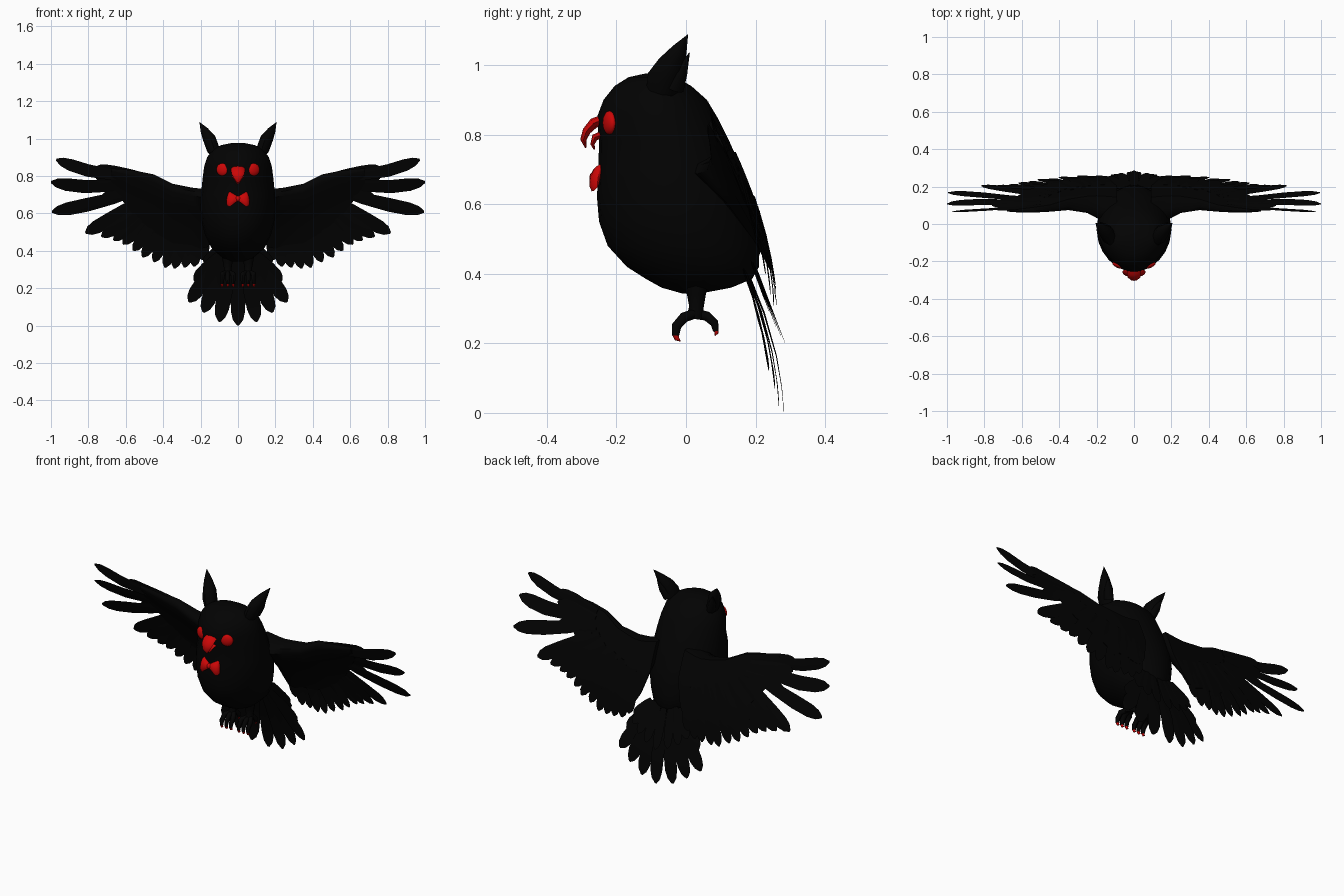
import bpy, bmesh, math
from mathutils import Vector as V

if "Cube" in bpy.data.objects:
    bpy.data.objects.remove(bpy.data.objects["Cube"])


def material(name, rgb):
    m = bpy.data.materials.new(name)
    m.diffuse_color = (*rgb, 1)
    m.use_nodes = True
    m.node_tree.nodes["Principled BSDF"].inputs["Base Color"].default_value = m.diffuse_color
    return m


BLACK = material("black plumage", (0.0008, 0.0008, 0.0008))
RED = material("bright red", (0.6, 0.002, 0.002))


def loft(bm, rings):
    """Skin a list of equal-length rings and cap both ends."""
    rows = [[bm.verts.new(p) for p in r] for r in rings]
    n = len(rows[0])
    for a, b in zip(rows, rows[1:]):
        for i in range(n):
            j = (i + 1) % n
            bm.faces.new((a[i], a[j], b[j], b[i]))
    bm.faces.new(rows[0])
    bm.faces.new(rows[-1])


def finish(name, bm, mat, mirror=False, angle=50):
    bmesh.ops.recalc_face_normals(bm, faces=bm.faces[:])
    me = bpy.data.meshes.new(name)
    bm.to_mesh(me)
    bm.free()
    me.materials.append(mat)
    ob = bpy.data.objects.new(name, me)
    bpy.context.collection.objects.link(ob)
    if mirror:
        ob.modifiers.new("mirror", 'MIRROR').use_mirror_merge = False
    bpy.ops.object.select_all(action='DESELECT')
    ob.select_set(True)
    bpy.context.view_layer.objects.active = ob
    bpy.ops.object.shade_smooth_by_angle(angle=math.radians(angle))
    return ob


def tube(bm, path, radii, side=V((1, 0, 0)), n=8):
    """Elliptical tube along a path; radii are (along side, across side)."""
    pts = [V(p) for p in path]
    rings = []
    for k, p in enumerate(pts):
        d = (pts[min(k + 1, len(pts) - 1)] - pts[max(k - 1, 0)]).normalized()
        u = (side - d * side.dot(d)).normalized()
        v = d.cross(u)
        ru, rv = radii[k]
        rings.append([p + u * ru * math.cos(t) + v * rv * math.sin(t)
                      for t in (2 * math.pi * i / n for i in range(n))])
    loft(bm, rings)


BLADE = [(0, .55), (.3, .85), (.6, 1), (.82, .95), (.93, .68), (1, .15)]


def feather(bm, root, tip, width, y_of, bend=0.0, lift=0.0, thick=.003):
    """Thin round-tipped blade lying in the surface y = y_of(x, z)."""
    path, radii = [], []
    for t, w in BLADE:
        x = root[0] + (tip[0] - root[0]) * t
        z = root[1] + (tip[1] - root[1]) * t - bend * math.sin(math.pi * t)
        path.append((x, y_of(x, z) + lift, z))
        radii.append((width / 2 * w, thick * (1.1 - t)))
    d = V((tip[0] - root[0], 0, tip[1] - root[1]))
    xm, zm = (root[0] + tip[0]) / 2, (root[1] + tip[1]) / 2
    slope = (y_of(xm, zm + .01) - y_of(xm, zm - .01)) / .02
    tube(bm, path, radii, side=V((d.z, -d.x * slope, -d.x)).normalized(), n=4)


# Body and head: rings of (height, front y, back y, half width)
bm = bmesh.new()
rings = []
for z, f, b, a in [(.343, -.01, .04, .03), (.36, -.07, .13, .08), (.385, -.115, .19, .11),
                   (.42, -.17, .21, .145), (.48, -.225, .21, .175), (.55, -.25, .205, .193),
                   (.62, -.256, .19, .2), (.70, -.252, .16, .198), (.78, -.25, .125, .19),
                   (.85, -.256, .09, .181), (.9, -.237, .06, .165), (.94, -.205, .015, .135),
                   (.965, -.165, -.03, .09), (.976, -.115, -.07, .035)]:
    ring = []
    for i in range(24):
        t = 2 * math.pi * i / 24
        s = math.sin(t)
        narrow = 0 if s > 0 else (.2 if z > .75 else .05)
        ring.append((a * math.cos(t) * (1 - narrow * abs(s)), (f + b) / 2 + (b - f) / 2 * s, z))
    rings.append(ring)
loft(bm, rings)
finish("body", bm, BLACK)

# Ear tufts, each with a small rear point
bm = bmesh.new()
tube(bm, [(.125, -.07, .925), (.138, -.062, .96), (.154, -.042, 1.0), (.18, -.018, 1.045), (.205, .005, 1.087)],
     [(.03, .045), (.034, .05), (.035, .04), (.022, .022), (.001, .001)])
tube(bm, [(.14, -.035, .935), (.16, -.015, .98), (.18, .01, 1.035)],
     [(.025, .03), (.022, .02), (.001, .001)])
finish("ear_tufts", bm, BLACK, True)

# Eyes
bm = bmesh.new()
bmesh.ops.create_uvsphere(bm, u_segments=16, v_segments=10, radius=.034)
for v in bm.verts:
    v.co.y *= .5
    v.co = V((v.co.x + .082, v.co.y - .220 + v.co.x * .3, v.co.z + .834))
finish("eyes", bm, RED, True)

# Hooked beak, upper and lower halves
bm = bmesh.new()
tube(bm, [(0, -.24, .842), (0, -.265, .833), (0, -.286, .81), (0, -.295, .785), (0, -.288, .762)],
     [(.037, .015), (.038, .015), (.034, .012), (.021, .009), (.003, .002)])
tube(bm, [(0, -.24, .80), (0, -.262, .792), (0, -.269, .772), (0, -.263, .757)],
     [(.034, .012), (.028, .01), (.015, .006), (.002, .002)])
finish("beak", bm, RED)

# Bow tie: two flared loops and a knot
bm = bmesh.new()
tube(bm, [(.004, -.262, .678), (.022, -.262, .678), (.042, -.259, .676), (.053, -.255, .675), (.058, -.25, .675)],
     [(.014, .01), (.027, .015), (.041, .015), (.038, .01), (.026, .004)], side=V((0, -.3, -1)))
finish("bow_loops", bm, RED, True)
bm = bmesh.new()
bmesh.ops.create_uvsphere(bm, u_segments=10, v_segments=6, radius=.015)
bmesh.ops.translate(bm, verts=bm.verts[:], vec=(0, -.263, .678))
finish("bow_knot", bm, RED)


def clamp(t):
    return max(0, min(1, t))


def wing_y(x, z):
    """Rear surface of the wing: slants back as it drops, forward further out."""
    return (.26 - .19 * max(0, (z - .3) / .59) ** 1.7
            - .027 * clamp((x - .25) / .4) * clamp((.9 - z) / .08))


# Wing arm: airfoil sections of (x, top, bottom, thickness)
bm = bmesh.new()
chord = [(0, .45), (.06, .85), (.14, 1), (.4, .6), (.75, .25), (1, .06)]
rings = []
for x, top, bot, th in [(.09, .75, .60, .12), (.13, .742, .47, .15), (.16, .736, .42, .15),
                        (.2, .732, .41, .135), (.25, .738, .43, .105), (.35, .758, .44, .075),
                        (.45, .808, .50, .05), (.55, .828, .58, .035), (.62, .836, .67, .022),
                        (.68, .84, .76, .012)]:
    zs = [(top + (bot - top) * s, p) for s, p in chord]
    rings.append([(x, wing_y(x, z) + .003, z) for z, p in zs]
                 + [(x, wing_y(x, z) - th * p, z) for z, p in reversed(zs)])
loft(bm, rings)
finish("wing_arms", bm, BLACK, True)

# Long outer wing feathers: root, tip, width
bm = bmesh.new()
for k, (r, t, w) in enumerate([((.55, .80), (.972, .888), .068), ((.55, .765), (1, .768), .078),
                               ((.53, .72), (.995, .608), .078), ((.50, .69), (.815, .495), .078),
                               ((.47, .66), (.73, .475), .068)]):
    feather(bm, r, t, w, wing_y, bend=.025 if k < 2 else .008, lift=.004 * (k % 2) - .002)
# Short inner wing feathers
tips = [(.665, .455), (.615, .435), (.56, .40), (.51, .365), (.45, .34), (.39, .31),
        (.34, .305), (.285, .31), (.235, .315), (.19, .35)]
for k, t in enumerate(tips):
    s = k / (len(tips) - 1)
    feather(bm, (.45 - .28 * s, .64 - .06 * s), t, .064, wing_y, lift=.004 * (k % 2) - .002)
# Covert feathers along the upper edge and over the rear surface
for r, t in [((.5, .80), (.765, .843)), ((.5, .77), (.76, .79)), ((.48, .72), (.73, .69)),
             ((.45, .70), (.66, .57)), ((.40, .66), (.56, .5)), ((.33, .64), (.45, .44)),
             ((.27, .62), (.34, .41))]:
    feather(bm, r, t, .06, wing_y, lift=.004)
finish("wing_feathers", bm, BLACK, True)


def tail_y(x, z):
    return .28 - .11 * max(0, z / .42) ** 1.8 - .11 * abs(x)


def covert_y(x, z):
    return .285 - .09 * max(0, (z - .2) / .23) - .06 * abs(x)


# Tail fan with short coverts over its root
bm = bmesh.new()
for k, t in enumerate([(0, .001), (.1, .02), (.185, .07), (.262, .125), (.232, .235)]):
    for s in ([1, -1] if k else [1]):
        feather(bm, (s * t[0] * .25, .41), (s * t[0], t[1]), .08, tail_y, lift=-.002 * (k % 2))
for k, t in enumerate([(0, .2), (.07, .22), (.13, .25), (.175, .29), (.18, .33)]):
    for s in ([1, -1] if k else [1]):
        feather(bm, (s * t[0] * .5, .43), (s * t[0], t[1]), .055, covert_y)
finish("tail_feathers", bm, BLACK)

# Legs and toes, then the claws
legs, claws = bmesh.new(), bmesh.new()
tube(legs, [(.055, .028, .39), (.055, .03, .34), (.055, .03, .305), (.055, .025, .27)],
     [(.036, .04), (.026, .027), (.02, .021), (.024, .024)])
for dx in (-.03, 0, .03):
    x = .055 + dx
    tube(legs, [(.055 + dx * .3, .025, .285), (x, -.005, .275), (x, -.027, .25), (x, -.03, .222)],
         [(.013, .014), (.013, .015), (.012, .014), (.008, .01)])
    tube(claws, [(x, -.03, .226), (x, -.026, .213), (x, -.016, .206)],
         [(.008, .01), (.007, .007), (.001, .001)])
tube(legs, [(.055, .03, .285), (.055, .06, .278), (.055, .082, .258), (.055, .086, .235)],
     [(.014, .014), (.013, .014), (.012, .012), (.008, .008)])
tube(claws, [(.055, .086, .24), (.055, .088, .23), (.055, .083, .222)],
     [(.008, .008), (.006, .006), (.001, .001)])
finish("legs", legs, BLACK, True)
finish("claws", claws, RED, True)
